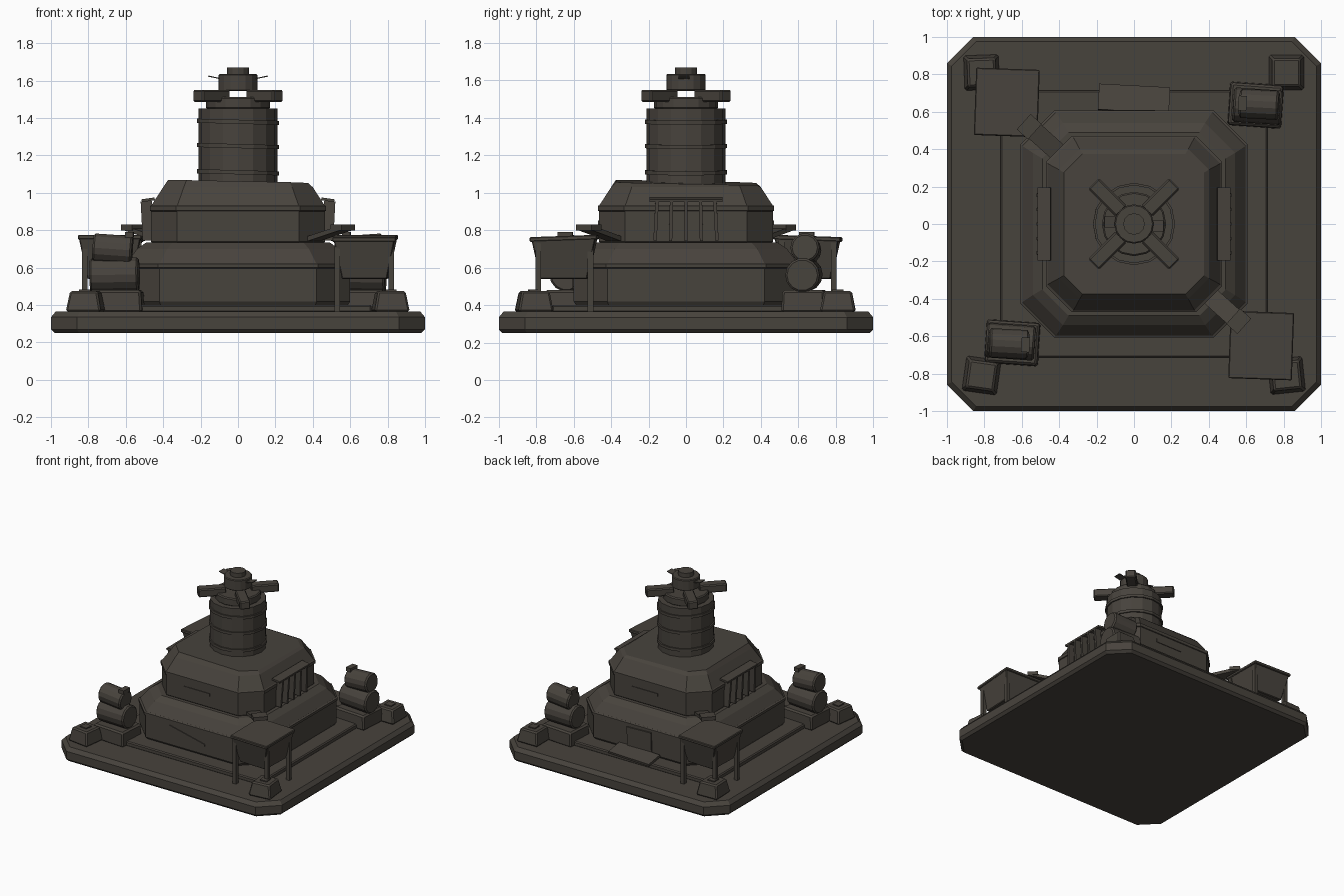
import bpy, bmesh, math
from mathutils import Matrix, Vector

if "Cube" in bpy.data.objects:
    bpy.data.objects.remove(bpy.data.objects["Cube"])

mat = bpy.data.materials.new("dark brown grey")
mat.diffuse_color = (0.064, 0.056, 0.046, 1)
mat.use_nodes = True
mat.node_tree.nodes["Principled BSDF"].inputs["Base Color"].default_value = mat.diffuse_color


def finish(name, bm, M=None):
    bmesh.ops.recalc_face_normals(bm, faces=bm.faces[:])
    if M:
        bm.transform(M)
    me = bpy.data.meshes.new(name)
    bm.to_mesh(me)
    bm.free()
    me.materials.append(mat)
    ob = bpy.data.objects.new(name, me)
    bpy.context.collection.objects.link(ob)
    return ob


def octagon(h, c):
    k = h - c
    return [(h, -k), (h, k), (k, h), (-k, h), (-h, k), (-h, -k), (-k, -h), (k, -h)]


def tier(name, levels, tilt=0):
    """Stack of chamfered squares: levels are (z, half width, chamfer)."""
    bm = bmesh.new()
    rings = [[bm.verts.new((x, y, z)) for x, y in octagon(h, c)] for z, h, c in levels]
    for v in rings[-1]:
        v.co.z -= tilt * (v.co.x + v.co.y)
    for a, b in zip(rings, rings[1:]):
        for i in range(8):
            j = (i + 1) % 8
            bm.faces.new((a[i], a[j], b[j], b[i]))
    bm.faces.new(rings[0][::-1])
    bm.faces.new(rings[-1])
    return finish(name, bm)


def box(name, size, loc, rot=Matrix(), taper=1.0, bevel=0.0, S=Matrix()):
    """Box whose top is scaled by taper."""
    bm = bmesh.new()
    bmesh.ops.create_cube(bm, size=1)
    for v in bm.verts:
        t = taper if v.co.z > 0 else 1
        v.co = Vector((v.co.x * size[0] * t, v.co.y * size[1] * t, v.co.z * size[2]))
    if bevel:
        bmesh.ops.bevel(bm, geom=bm.edges[:], offset=bevel, segments=1, affect='EDGES')
    return finish(name, bm, S @ Matrix.Translation(loc) @ rot)


def cyl(name, r, depth, loc, rot=Matrix(), n=16, bevel=0.0, S=Matrix()):
    bm = bmesh.new()
    bmesh.ops.create_cone(bm, cap_ends=True, segments=n, radius1=r, radius2=r, depth=depth)
    if bevel:
        rim = [e for e in bm.edges if abs(e.verts[0].co.z - e.verts[1].co.z) < 1e-5]
        bmesh.ops.bevel(bm, geom=rim, offset=bevel, segments=1, affect='EDGES')
    return finish(name, bm, S @ Matrix.Translation(loc) @ rot)


def R(deg, axis):
    return Matrix.Rotation(math.radians(deg), 4, axis)


# foundation and body tiers
tier("foundation_slab", [(0.25, 0.98, 0.13), (0.27, 1.0, 0.14), (0.335, 1.0, 0.14), (0.365, 0.975, 0.13)])
box("inner_slab", (1.43, 1.43, 0.04), (0, 0, 0.38), bevel=0.008)
tier("lower_body", [(0.39, 0.58, 0.17), (0.42, 0.6, 0.18), (0.62, 0.6, 0.18), (0.70, 0.54, 0.16), (0.735, 0.49, 0.14)])
tier("lower_body_band", [(0.595, 0.597, 0.175), (0.60, 0.607, 0.18), (0.62, 0.607, 0.18), (0.625, 0.597, 0.175)])
tier("upper_body", [(0.72, 0.45, 0.13), (0.74, 0.465, 0.14), (0.93, 0.465, 0.14), (1.03, 0.40, 0.11), (1.055, 0.375, 0.10)], 0.02)
tier("upper_body_band", [(0.90, 0.46, 0.135), (0.905, 0.471, 0.14), (0.93, 0.471, 0.14), (0.935, 0.46, 0.135)])

# drum tower with bands
cyl("drum", 0.21, 0.41, (0, 0, 1.245))
for z in (1.11, 1.25, 1.38):
    cyl("drum_band", 0.22, 0.022, (0, 0, z), R(1.5, 'Y'))
cyl("drum_cap", 0.172, 0.065, (0, 0, 1.48), bevel=0.008)
for i in range(4):
    box("cross_arm", (0.21, 0.08, 0.065), (0.2, 0, 1.518), bevel=0.008, S=R(45 + 90 * i, 'Z'))
cyl("head", 0.105, 0.09, (0, 0, 1.59), bevel=0.006)
cyl("head_cap", 0.058, 0.04, (0, 0, 1.65), n=12)
for i in range(2):
    box("head_fin", (0.09, 0.06, 0.006), (-0.115, 0.01, 1.615), R(12, 'Y'), S=R(180 * i, 'Z'))

# corner blocks
for sx, sy, a in ((1, 1, 0), (-1, 1, 2), (-1, -1, -8), (1, -1, 6)):
    box("corner_block", (0.19, 0.19, 0.11), (0.815 * sx, 0.81 * sy, 0.42), R(a, 'Z'), 0.78, 0.01)
    box("corner_block_cap", (0.06, 0.06, 0.012), (0.815 * sx, 0.81 * sy, 0.477), R(a, 'Z'))

# parts repeated on opposite corners and sides
for i in range(2):
    S = R(180 * i, 'Z')
    # hopper, legs and chute
    box("hopper", (0.24, 0.25, 0.22), (0.68, -0.65, 0.65), R(-2, 'Z'), 1.38, 0.005, S)
    box("hopper_rim", (0.34, 0.36, 0.025), (0.68, -0.65, 0.757), R(-2, 'Z') @ R(2, 'X'), 1, 0.005, S)
    for dx in (-0.15, 0.14):
        for dy in (-0.14, 0.14):
            box("hopper_leg", (0.03, 0.03, 0.38), (0.68 + dx, -0.65 + dy, 0.555), S=S)
    box("chute", (0.25, 0.10, 0.025), (0.48, -0.45, 0.78), R(-42, 'Z') @ R(-14, 'Y'), S=S)
    box("chute_lip", (0.08, 0.11, 0.03), (0.56, -0.52, 0.815), R(-42, 'Z'), S=S)

    # barrel stack on its plinth
    box("barrel_plinth", (0.29, 0.235, 0.12), (0.65, 0.635, 0.42), R(-4, 'Z'), 0.95, 0.012, S)
    cyl("lower_barrel", 0.092, 0.26, (0.66, 0.63, 0.562), R(-4, 'Z') @ R(91, 'Y'), 14, 0.01, S)
    cyl("upper_barrel", 0.078, 0.21, (0.67, 0.64, 0.7), R(-3, 'Z') @ R(86, 'Y'), 14, 0.01, S)
    box("barrel_valve", (0.045, 0.08, 0.03), (0.58, 0.645, 0.775), R(-4, 'Z'), S=S)

    # side vent: ribs and top bar
    for k in range(5):
        box("vent_rib", (0.06, 0.018, 0.21), (0.485, (k - 2) * 0.08, 0.85), R(3, 'Y') @ R((k - 2) * 1.5, 'X'), S=S)
    box("vent_hood", (0.07, 0.39, 0.015), (0.48, 0, 0.963), R(8, 'Y'), S=S)

    # thin trim plates
    box("upper_trim_plate", (0.24, 0.008, 0.025), (-0.05, -0.466, 0.84), S=S)

# scar on the front, door and ramp on the back
box("front_scar_plate", (0.33, 0.008, 0.016), (-0.04, -0.602, 0.53), R(13, 'Y'))
box("back_door", (0.22, 0.02, 0.19), (0, 0.6, 0.495), R(2, 'Y'))
box("back_ramp", (0.38, 0.14, 0.02), (0, 0.67, 0.415), R(-3, 'Z') @ R(-12, 'X'))
